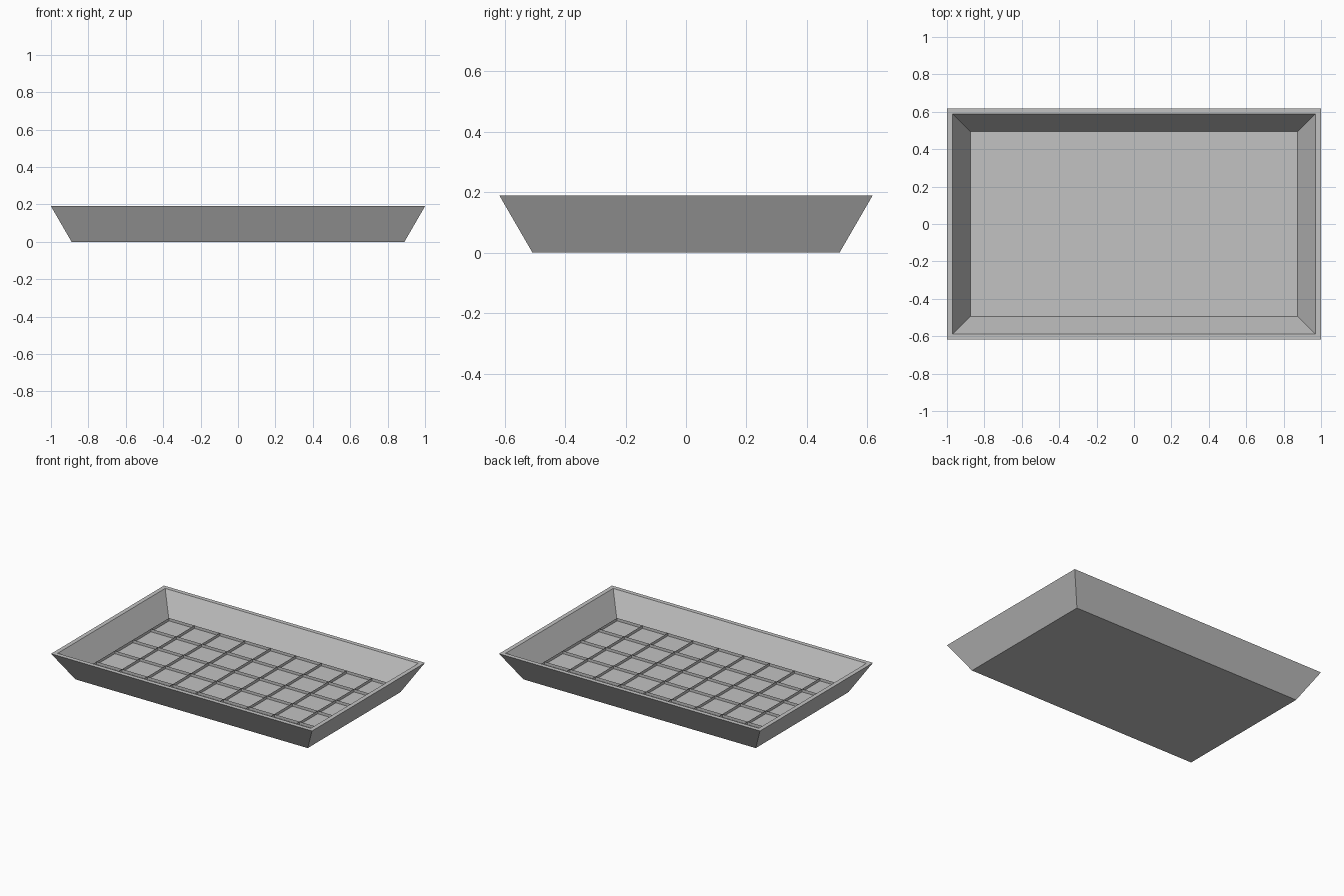
import bpy
import bmesh

cube = bpy.data.objects.get("Cube")
if cube:
    bpy.data.objects.remove(cube, do_unlink=True)

# Single plain grey material
GREY = (0.54, 0.54, 0.54, 1.0)
grey = bpy.data.materials.new("plain_grey")
grey.use_nodes = True
grey.diffuse_color = GREY
shader = grey.node_tree.nodes["Principled BSDF"]
shader.inputs["Base Color"].default_value = GREY
shader.inputs["Roughness"].default_value = 0.8

FLOOR_X, FLOOR_Y, FLOOR_Z = 0.875, 0.495, 0.026
RIB_HEIGHT = 0.02
COLUMNS, ROWS = 9, 5


def finish(name, bm):
    mesh = bpy.data.meshes.new(name)
    bm.to_mesh(mesh)
    bm.free()
    mesh.materials.append(grey)
    obj = bpy.data.objects.new(name, mesh)
    bpy.context.collection.objects.link(obj)
    return obj


def ring(bm, half_x, half_y, z):
    corners = ((-1, -1), (1, -1), (1, 1), (-1, 1))
    return [bm.verts.new((sx * half_x, sy * half_y, z)) for sx, sy in corners]


# Tray shell: rectangular rings from the underside, over the rim, to the floor
bm = bmesh.new()
rings = [ring(bm, *size) for size in (
    (0.89, 0.508, 0.0),
    (1.0, 0.618, 0.19),
    (0.97, 0.588, 0.19),
    (FLOOR_X, FLOOR_Y, FLOOR_Z),
)]
for low, high in zip(rings, rings[1:]):
    for i in range(4):
        j = (i + 1) % 4
        bm.faces.new((low[i], low[j], high[j], high[i]))
bm.faces.new(rings[0][::-1])
bm.faces.new(rings[-1])
bmesh.ops.recalc_face_normals(bm, faces=bm.faces)
finish("tray", bm)


def rib(bm, start, end):
    """Paper-thin upright strip standing on the floor."""
    low, high = FLOOR_Z, FLOOR_Z + RIB_HEIGHT
    points = ((*start, low), (*end, low), (*end, high), (*start, high))
    bm.faces.new([bm.verts.new(p) for p in points])


# Low dividing ribs across and along the floor
bm = bmesh.new()
for i in range(COLUMNS + 1):
    x = FLOOR_X * (2 * i / COLUMNS - 1)
    rib(bm, (x, -FLOOR_Y), (x, FLOOR_Y))
for i in range(ROWS + 1):
    y = FLOOR_Y * (2 * i / ROWS - 1)
    rib(bm, (-FLOOR_X, y), (FLOOR_X, y))
finish("floor_ribs", bm)
